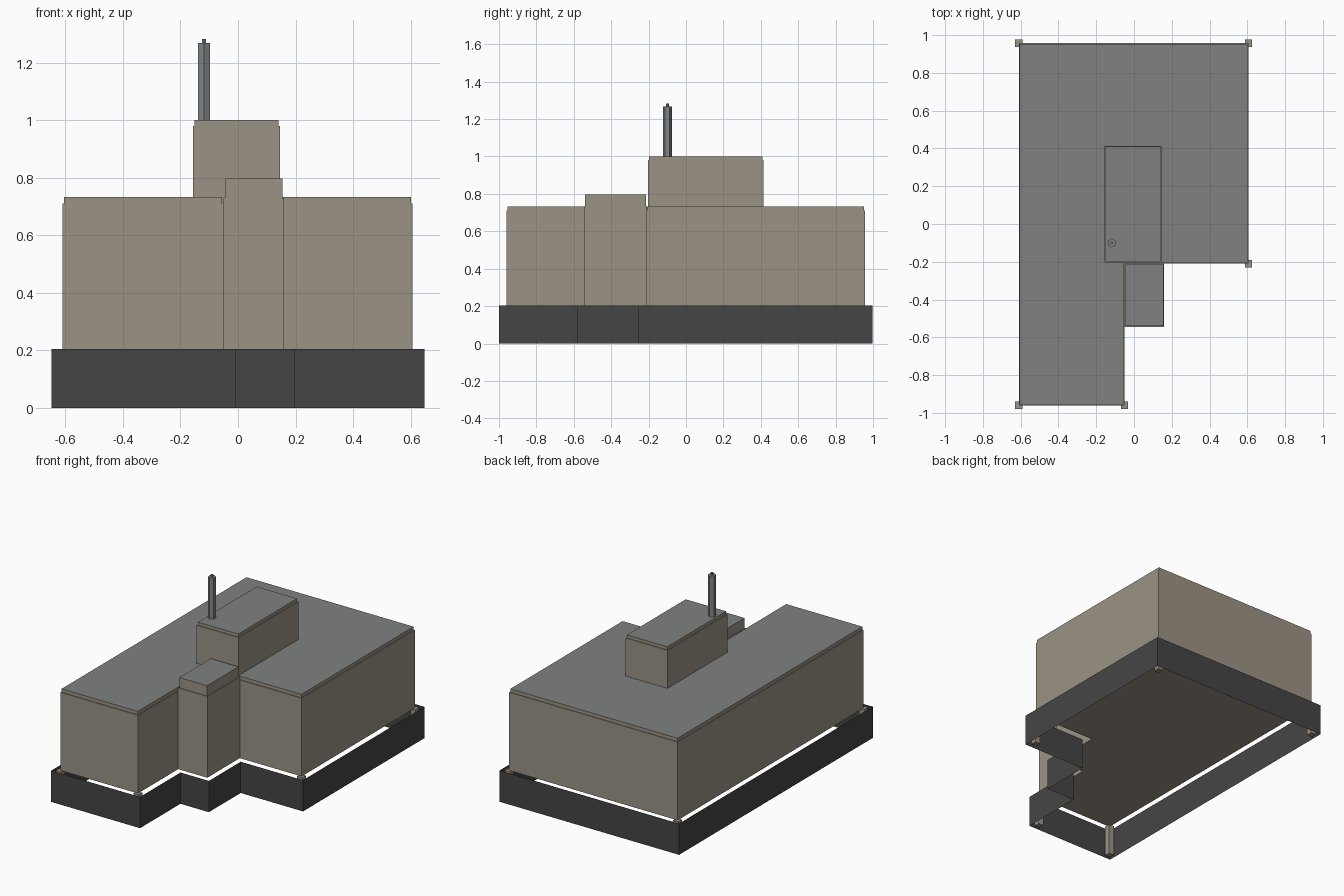
import bpy, bmesh, math

if "Cube" in bpy.data.objects:
    bpy.data.objects.remove(bpy.data.objects["Cube"])


def material(name, rgb):
    m = bpy.data.materials.new(name)
    m.diffuse_color = (*rgb, 1)
    m.use_nodes = True
    m.node_tree.nodes["Principled BSDF"].inputs["Base Color"].default_value = m.diffuse_color
    return m


BEIGE = material("beige wall", (0.33, 0.295, 0.235))
ROOF = material("grey roof", (0.215, 0.22, 0.22))
DARK = material("dark base", (0.06, 0.06, 0.06))
METAL = material("mast grey", (0.22, 0.235, 0.245))


def finish(name, bm, mats):
    mesh = bpy.data.meshes.new(name)
    bm.to_mesh(mesh)
    bm.free()
    for m in mats:
        mesh.materials.append(m)
    ob = bpy.data.objects.new(name, mesh)
    bpy.context.collection.objects.link(ob)
    return ob


def inset(pts, d):
    """Shrink a counter-clockwise right-angled outline by d."""
    out = []
    for i, (x, y) in enumerate(pts):
        shift = [0, 0]
        for a, b in ((pts[i - 1], (x, y)), ((x, y), pts[(i + 1) % len(pts)])):
            dx, dy = b[0] - a[0], b[1] - a[1]
            l = math.hypot(dx, dy)
            shift[0] -= dy / l * d
            shift[1] += dx / l * d
        out.append((x + shift[0], y + shift[1]))
    return out


def rect(x0, x1, y0, y1):
    return [(x0, y0), (x1, y0), (x1, y1), (x0, y1)]


def stack(name, rings, mats, caps=True):
    """Skin a list of (outline, z) rings; the top face takes the last material."""
    bm = bmesh.new()
    loops = [[bm.verts.new((x, y, z)) for x, y in pts] for pts, z in rings]
    n = len(loops[0])
    for a, b in zip(loops, loops[1:]):
        for i in range(n):
            j = (i + 1) % n
            bm.faces.new((a[i], a[j], b[j], b[i]))
    if caps:
        bm.faces.new(loops[0][::-1])
        bm.faces.new(loops[-1]).material_index = len(mats) - 1
    return finish(name, bm, mats)


def block(name, pts, z0, lip, z1):
    """Walls with a slightly set back parapet band and a grey roof."""
    top = inset(pts, 0.005)
    return stack(name, [(pts, z0), (pts, lip), (top, lip), (top, z1)], [BEIGE, ROOF])


# L-shaped main building
main = [(-0.61, -0.96), (-0.05, -0.96), (-0.05, -0.21),
        (0.606, -0.21), (0.606, 0.957), (-0.61, 0.957)]
block("main_building", main, 0.2, 0.71, 0.732)

# Stair tower in the inner corner and rooftop block
block("stair_tower", rect(-0.05, 0.16, -0.545, -0.21), 0.2, 0.73, 0.797)
block("rooftop_block", rect(-0.156, 0.146, -0.203, 0.414), 0.73, 0.98, 1.0)

# Thin open skirt standing clear of the walls
skirt = [(-0.648, -1), (-0.007, -1), (-0.007, -0.583), (0.198, -0.583),
         (0.198, -0.255), (0.648, -0.255), (0.648, 0.997), (-0.648, 0.997)]
stack("base_skirt", [(skirt, 0), (skirt, 0.204)], [DARK], caps=False)

# Support posts under the outer corners
for i, (x, y) in enumerate(p for p in main if p != (-0.05, -0.21)):
    h = 0.019
    stack(f"support_post_{i + 1}",
          [(rect(x - h, x + h, y - h, y + h), z) for z in (0, 0.203)], [BEIGE])


# Six-sided mast with a narrow tip
def hexagon(r):
    return [(-0.118 + r * math.sin(-k * math.pi / 3), -0.1 + r * math.cos(k * math.pi / 3))
            for k in range(6)]


stack("mast", [(hexagon(0.024), 1.0), (hexagon(0.024), 1.268),
               (hexagon(0.008), 1.268), (hexagon(0.008), 1.282)], [METAL])
